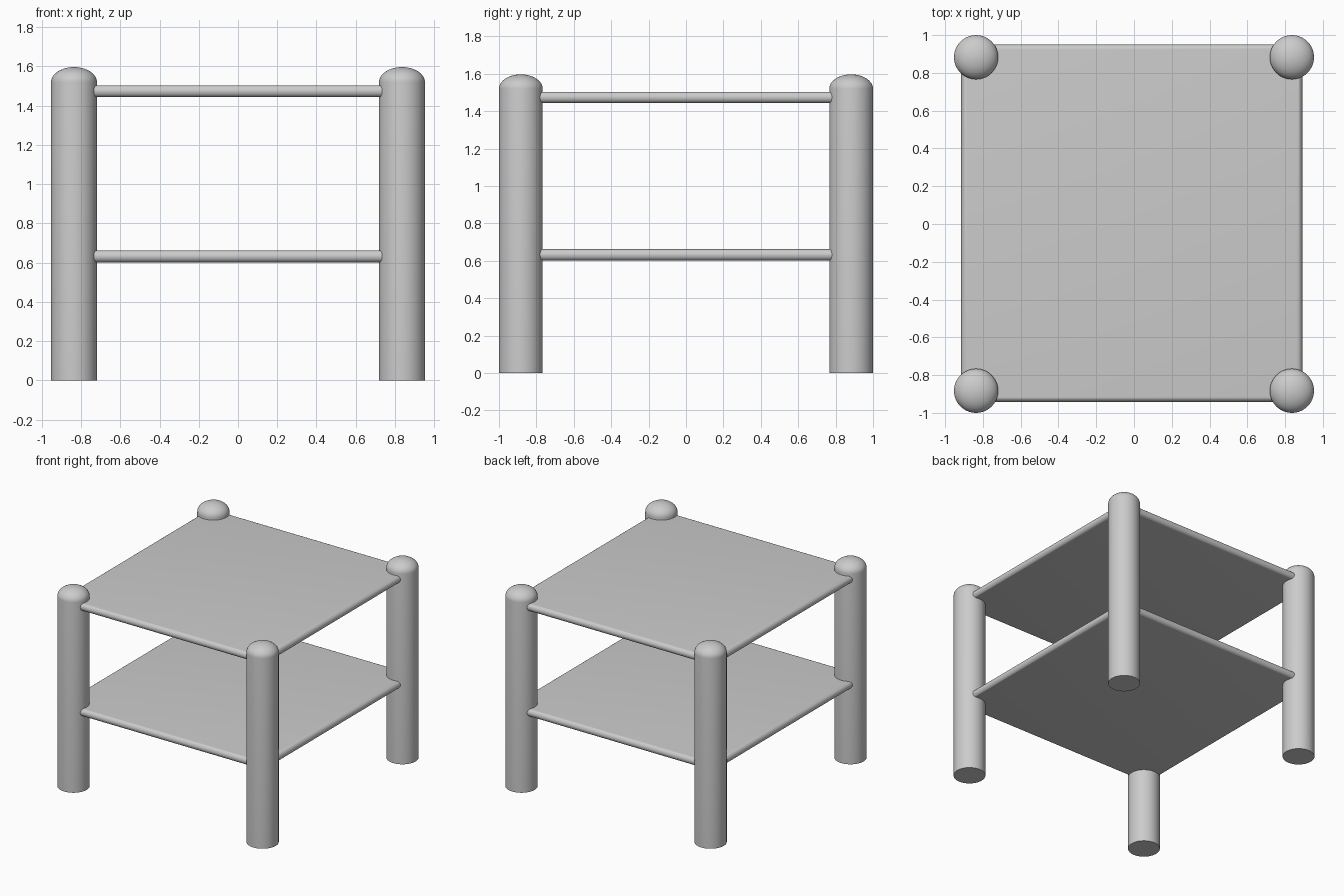
import bpy, bmesh
from math import sin, cos, pi

if "Cube" in bpy.data.objects:
    bpy.data.objects.remove(bpy.data.objects["Cube"])

SIDES = 48
POST_R, POST_X, POST_Y = 0.117, 0.836, 0.883
SHOULDER, TOP = 1.52, 1.597


def finish(bm, name):
    bmesh.ops.recalc_face_normals(bm, faces=bm.faces)
    mesh = bpy.data.meshes.new(name)
    bm.to_mesh(mesh)
    bm.free()
    obj = bpy.data.objects.new(name, mesh)
    bpy.context.collection.objects.link(obj)
    bpy.ops.object.select_all(action='DESELECT')
    bpy.context.view_layer.objects.active = obj
    obj.select_set(True)
    bpy.ops.object.shade_smooth_by_angle()
    return obj


def post(name, x, y):
    # lathe: flat foot, straight shaft, low domed cap
    steps = 10
    profile = [(POST_R, 0.0)]
    profile += [(POST_R * cos(i / steps * pi / 2),
                 SHOULDER + (TOP - SHOULDER) * sin(i / steps * pi / 2))
                for i in range(steps)]
    bm = bmesh.new()
    rings = [[bm.verts.new((x + r * cos(2 * pi * k / SIDES),
                            y + r * sin(2 * pi * k / SIDES), z))
              for k in range(SIDES)] for r, z in profile]
    for a, b in zip(rings, rings[1:]):
        for k in range(SIDES):
            n = (k + 1) % SIDES
            bm.faces.new((a[k], a[n], b[n], b[k]))
    bm.faces.new(rings[0])
    tip = bm.verts.new((x, y, TOP))
    for k in range(SIDES):
        bm.faces.new((rings[-1][k], rings[-1][(k + 1) % SIDES], tip))
    finish(bm, name)


def shelf(name, z):
    # thin slab with fully rounded edges, corners buried in the posts
    bm = bmesh.new()
    bmesh.ops.create_cube(bm, size=1)
    for v in bm.verts:
        v.co = (v.co.x * 1.806 - 0.012, v.co.y * 1.893 + 0.004, v.co.z * 0.06 + z)
    rims = [e for e in bm.edges if abs(e.verts[0].co.z - e.verts[1].co.z) < 1e-5]
    bmesh.ops.bevel(bm, geom=rims, offset=0.0298, segments=6, profile=0.5,
                    affect='EDGES', clamp_overlap=True)
    finish(bm, name)


# Four corner posts
for sx, side in ((-1, "left"), (1, "right")):
    for sy, end in ((-1, "front"), (1, "back")):
        post(f"{end}_{side}_post", sx * POST_X, sy * POST_Y)

# Two shelves
shelf("lower_shelf", 0.632)
shelf("upper_shelf", 1.474)
